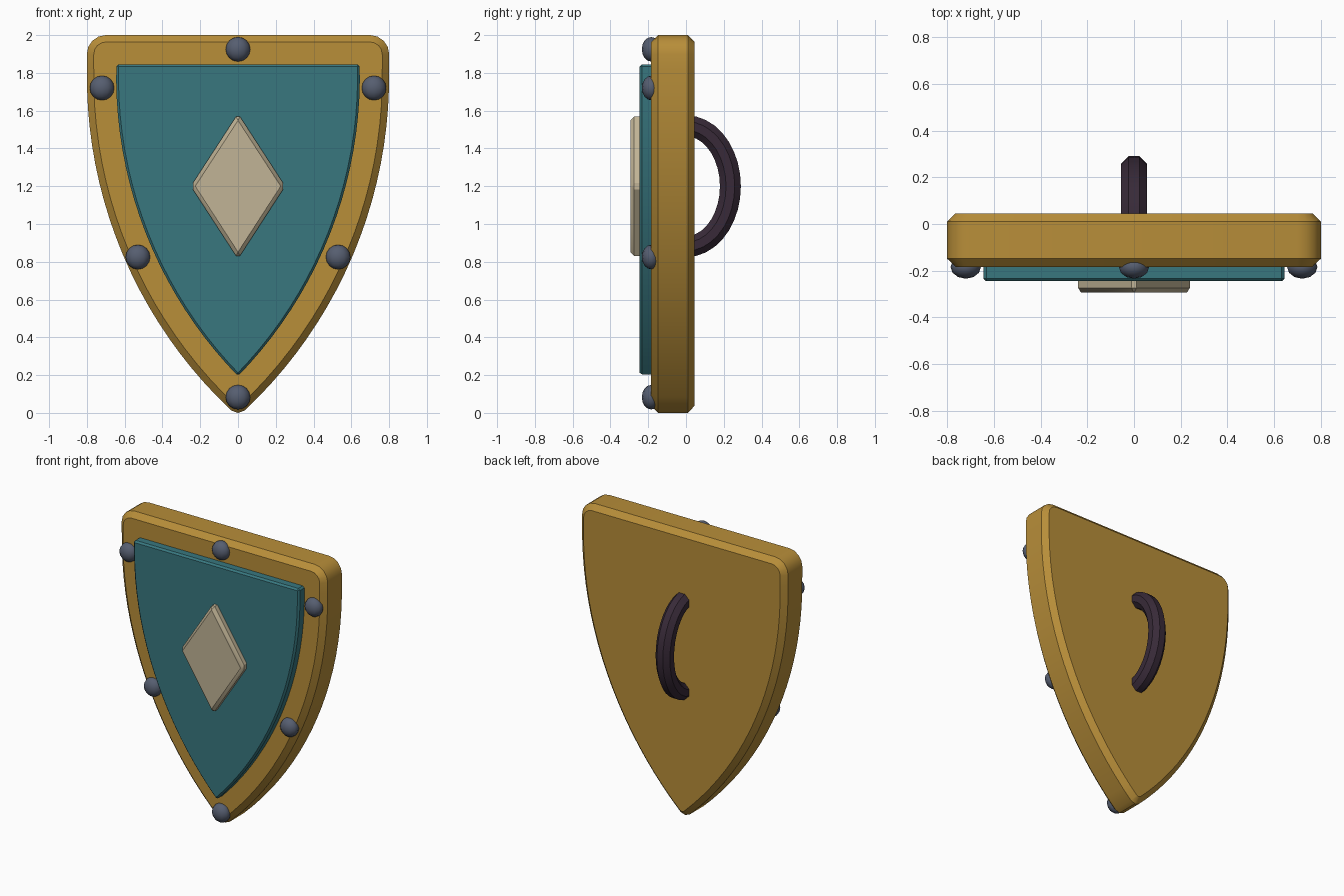
import bpy, bmesh, math

if "Cube" in bpy.data.objects:
    bpy.data.objects.remove(bpy.data.objects["Cube"])


def material(name, rgb):
    """Flat colour from 0-255 sRGB, stored as linear."""
    lin = [((c / 255 + 0.055) / 1.055) ** 2.4 for c in rgb]
    m = bpy.data.materials.new(name)
    m.diffuse_color = (*lin, 1)
    m.use_nodes = True
    m.node_tree.nodes["Principled BSDF"].inputs["Base Color"].default_value = m.diffuse_color
    return m


GOLD = material("gold", (184, 142, 57))
TEAL = material("teal", (56, 119, 127))
CREAM = material("cream", (193, 180, 150))
STEEL = material("dark_steel", (86, 94, 112))
LEATHER = material("dark_leather", (56, 42, 56))


def finish(name, bm, mat, angle=30):
    bmesh.ops.recalc_face_normals(bm, faces=bm.faces)
    me = bpy.data.meshes.new(name)
    bm.to_mesh(me)
    bm.free()
    me.materials.append(mat)
    ob = bpy.data.objects.new(name, me)
    bpy.context.collection.objects.link(ob)
    bpy.ops.object.select_all(action='DESELECT')
    bpy.context.view_layer.objects.active = ob
    ob.select_set(True)
    bpy.ops.object.shade_smooth_by_angle(angle=math.radians(angle))
    return ob


def plate(name, outline, y_front, y_back, bevel, mat):
    """Extrude an x-z outline along y, with chamfered rims."""
    bm = bmesh.new()
    face = bm.faces.new([bm.verts.new((x, y_front, z)) for x, z in outline])
    ext = bmesh.ops.extrude_face_region(bm, geom=[face])["geom"]
    for v in ext:
        if isinstance(v, bmesh.types.BMVert):
            v.co.y = y_back
    bmesh.ops.recalc_face_normals(bm, faces=bm.faces)
    edges = [e for e in bm.edges if e.calc_face_angle(0) > math.radians(45)]
    bmesh.ops.bevel(bm, geom=edges, offset=bevel, segments=1, profile=0.5,
                    affect='EDGES', clamp_overlap=True)
    return finish(name, bm, mat)


# Shield side: circular arc about (ARC_X, ARC_Z), mirrored in x
ARC_X, ARC_Z = -1.625, 1.78


def side_arc(radius, z_top, x_end, n=20):
    a0 = math.asin((z_top - ARC_Z) / radius)
    a1 = -math.acos((x_end - ARC_X) / radius)
    angles = [a0 + (a1 - a0) * i / n for i in range(n + 1)]
    return [(ARC_X + radius * math.cos(a), ARC_Z + radius * math.sin(a)) for a in angles]


def mirrored(right):
    return right + [(-x, z) for x, z in reversed(right) if x > 1e-4]


# Shield body with rounded top corners and a blunt tip
corner = [(0.7 + 0.1 * math.sin(math.radians(22.5 * i)),
           1.9 + 0.1 * math.cos(math.radians(22.5 * i))) for i in range(5)]
plate("shield_body", mirrored(corner + side_arc(2.425, 1.82, 0.035) + [(0, 0)]),
      -0.184, 0.046, 0.036, GOLD)

# Raised front panel
plate("front_panel", mirrored(side_arc(2.27, 1.845, 0.0)), -0.245, -0.15, 0.012, TEAL)

# Diamond emblem
plate("diamond_emblem", [(0, 1.585), (0.25, 1.2), (0, 0.815), (-0.25, 1.2)],
      -0.294, -0.2, 0.02, CREAM)

# Rivets: flattened balls around the rim
spots = [(0, 1.925), (0, 0.083)] + [(s * x, z) for x, z in ((0.72, 1.72), (0.53, 0.825)) for s in (1, -1)]
for i, (x, z) in enumerate(spots):
    bm = bmesh.new()
    bmesh.ops.create_uvsphere(bm, u_segments=12, v_segments=8, radius=1)
    for v in bm.verts:
        v.co = (x + 0.065 * v.co.x, -0.184 + 0.05 * v.co.y, z + 0.065 * v.co.z)
    finish(f"rivet_{i + 1}", bm, STEEL, 50)

# Back handle: octagonal tube along a half ellipse
bm = bmesh.new()
rings, N = [], 18
for i in range(N + 1):
    t = -math.pi / 2 + math.pi * i / N
    py, pz = 0.235 * math.cos(t), 1.2 + 0.32 * math.sin(t)
    ny, nz = math.cos(t) / 0.235, math.sin(t) / 0.32
    length = math.hypot(ny, nz)
    ring = []
    for k in range(8):
        a = math.radians(22.5 + 45 * k)
        out = 0.06 * math.cos(a) / length
        ring.append(bm.verts.new((0.06 * math.sin(a), py + ny * out, pz + nz * out)))
    rings.append(ring)
for r0, r1 in zip(rings, rings[1:]):
    for k in range(8):
        bm.faces.new((r0[k], r0[(k + 1) % 8], r1[(k + 1) % 8], r1[k]))
bm.faces.new(rings[0])
bm.faces.new(rings[-1])
finish("back_handle", bm, LEATHER)
